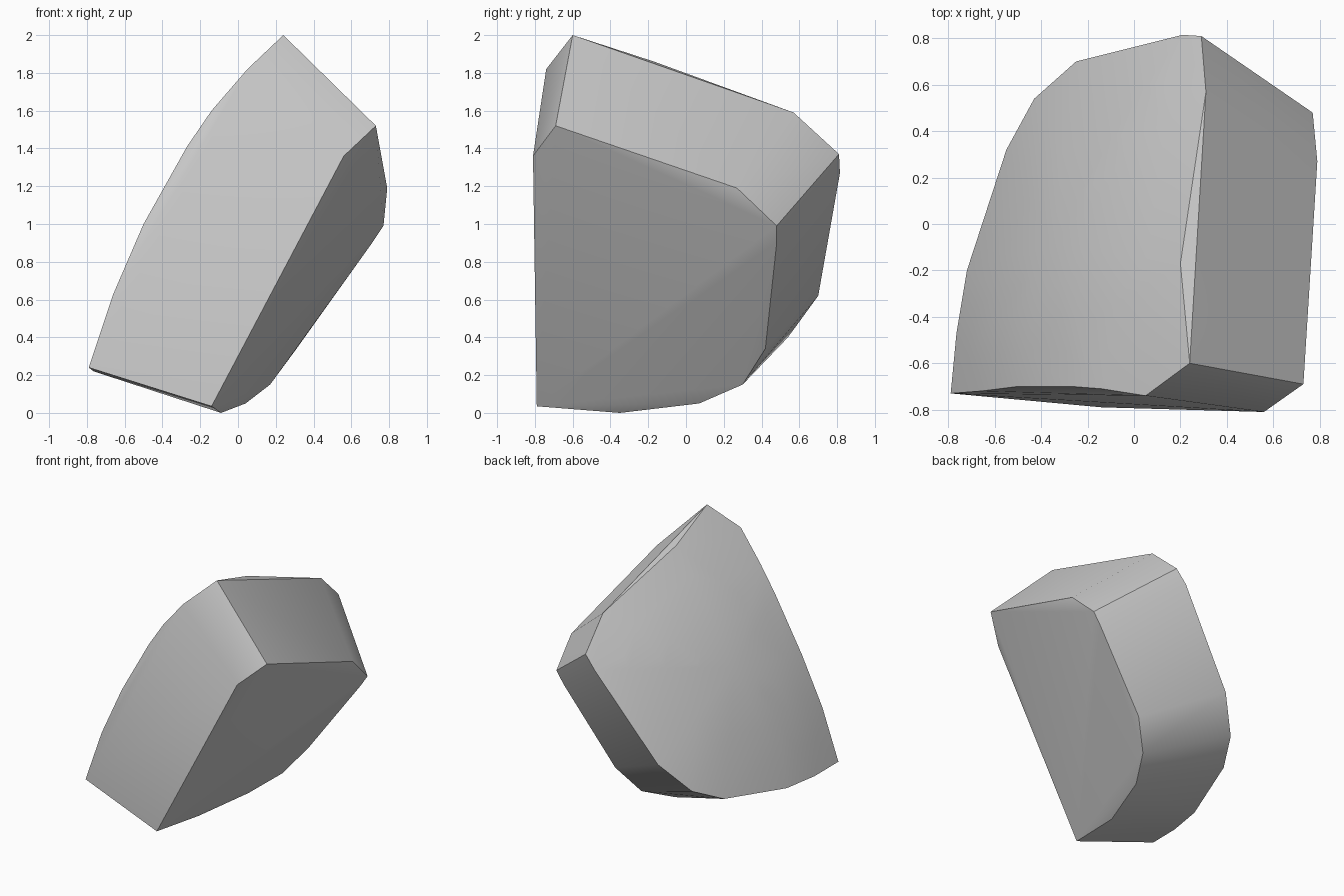
import bpy
import bmesh
import math
from mathutils import Vector

cube = bpy.data.objects.get("Cube")
if cube:
    bpy.data.objects.remove(cube, do_unlink=True)

# Flat right side of the boulder, from the front foot round the back to the top
right_side = [(-.14, -.79, .035), (-.09, -.35, 0), (.04, .07, .05), (.17, .3, .15),
              (.31, .42, .34), (.71, .48, .9), (.77, .48, .99), (.79, .27, 1.19),
              (.73, -.69, 1.52), (.56, -.81, 1.36)]

# Rim of the domed left side: bottom and back, then crest, then front edge
back_rim = [(-.79, -.73, .24), (-.765, -.47, .22), (-.72, -.2, .22), (-.55, .32, .29),
            (-.43, .54, .4), (-.25, .7, .62), (.21, .815, 1.27), (.29, .81, 1.37)]
crest = [(.31, .57, 1.59), (.2, -.17, 1.86), (.24, -.6, 2)]
front_edge = [(.05, -.74, 1.82), (-.14, -.71, 1.6), (-.27, -.7, 1.41),
              (-.5, -.7, 1), (-.66, -.72, .63)]
rim = [Vector(p) for p in back_rim + crest + front_edge]


def dome_sphere(foot, peak, back, radius):
    """Centre of the sphere with the given radius through three rim corners."""
    a, b = peak - foot, back - foot
    axis = a.cross(b)
    middle = foot + (b * a.length_squared - a * b.length_squared).cross(axis) / (2 * axis.length_squared)
    depth = math.sqrt(radius ** 2 - (middle - foot).length_squared)
    return middle - axis.normalized() * depth


def dome_points(outline, centre, radius):
    """Rings of points inside the outline, pushed out onto the sphere."""
    hub = sum(outline, Vector()) / len(outline)
    rings = [p.lerp(hub, t) for p in outline for t in (.25, .5, .75)] + [hub]
    return [centre + (p - centre).normalized() * radius for p in rings]


def make_material(name, colour):
    material = bpy.data.materials.new(name)
    material.use_nodes = True
    material.diffuse_color = colour
    for node in material.node_tree.nodes:
        if node.type == 'BSDF_PRINCIPLED':
            node.inputs["Base Color"].default_value = colour
    return material


# Wrap all the points in one convex stone
dome_radius = 3.8
centre = dome_sphere(rim[0], Vector(crest[-1]), Vector(back_rim[-2]), dome_radius)
bm = bmesh.new()
for point in right_side + rim + dome_points(rim, centre, dome_radius):
    bm.verts.new(point)
hull = bmesh.ops.convex_hull(bm, input=bm.verts)
loose = {v for v in hull["geom_interior"] + hull["geom_unused"] if isinstance(v, bmesh.types.BMVert)}
bmesh.ops.delete(bm, geom=list(loose), context='VERTS')
bmesh.ops.dissolve_limit(bm, angle_limit=math.radians(1), verts=bm.verts, edges=bm.edges)
bmesh.ops.recalc_face_normals(bm, faces=bm.faces)

mesh = bpy.data.meshes.new("boulder")
bm.to_mesh(mesh)
bm.free()
boulder = bpy.data.objects.new("boulder", mesh)
bpy.context.collection.objects.link(boulder)
mesh.materials.append(make_material("stone grey", (.6, .6, .6, 1)))

# Soft shading over the dome and the rounded back, crisp outer edges
bpy.ops.object.select_all(action='DESELECT')
boulder.select_set(True)
bpy.context.view_layer.objects.active = boulder
bpy.ops.object.shade_smooth_by_angle(angle=math.radians(30))
